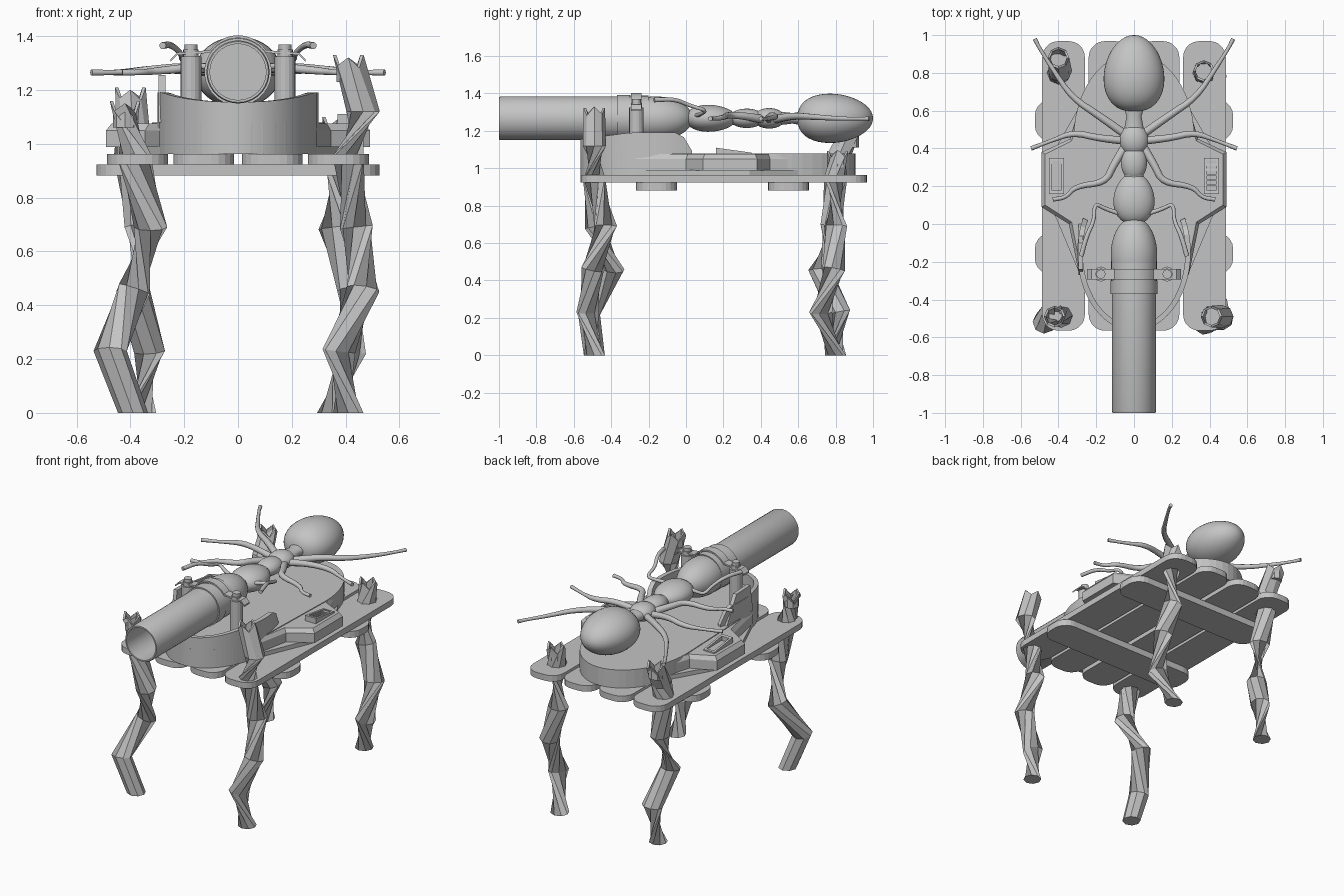
import bpy, bmesh, math
from mathutils import Vector

if "Cube" in bpy.data.objects:
    bpy.data.objects.remove(bpy.data.objects["Cube"], do_unlink=True)

grey = bpy.data.materials.new("plain_grey")
grey.use_nodes = True
grey.diffuse_color = (0.55, 0.55, 0.55, 1)
grey.node_tree.nodes["Principled BSDF"].inputs["Base Color"].default_value = (0.55, 0.55, 0.55, 1)
AXIS_Z = 1.267


def finish(name, bm, smooth=0):
    bmesh.ops.recalc_face_normals(bm, faces=bm.faces)
    mesh = bpy.data.meshes.new(name)
    bm.to_mesh(mesh)
    bm.free()
    mesh.materials.append(grey)
    if smooth:
        mesh.polygons.foreach_set("use_smooth", [True] * len(mesh.polygons))
        mesh.set_sharp_from_angle(angle=math.radians(smooth))
    ob = bpy.data.objects.new(name, mesh)
    bpy.context.collection.objects.link(ob)
    return ob


def skin(bm, rings, closed_ends=True, loop=False):
    """Bridge equal rings of points with quads."""
    rows = [[bm.verts.new(p) for p in ring] for ring in rings]
    pairs = list(zip(rows, rows[1:])) + ([(rows[-1], rows[0])] if loop else [])
    for a, b in pairs:
        for i in range(len(a)):
            j = (i + 1) % len(a)
            bm.faces.new((a[i], a[j], b[j], b[i]))
    if closed_ends and not loop:
        bm.faces.new(rows[0])
        bm.faces.new(rows[-1])


def prism(name, lower, upper, z0, z1):
    bm = bmesh.new()
    skin(bm, [[(x, y, z0) for x, y in lower], [(x, y, z1) for x, y in upper]])
    return finish(name, bm)


def box(name, x0, x1, y0, y1, z0, z1):
    pts = [(x0, y0), (x1, y0), (x1, y1), (x0, y1)]
    return prism(name, pts, pts, z0, z1)


def plank(name, x0, x1, y0, y1, z0, z1, r=0.085):
    pts = []
    for k, (sx, sy) in enumerate([(1, 1), (-1, 1), (-1, -1), (1, -1)]):
        cx = x1 - r if sx > 0 else x0 + r
        cy = y1 - r if sy > 0 else y0 + r
        for i in range(6):
            a = math.pi / 2 * (k + i / 5)
            pts.append((cx + r * math.cos(a), cy + r * math.sin(a)))
    return prism(name, pts, pts, z0, z1)


def lathe(name, profile, n=40, squash=1.0, smooth=50, loop=False):
    """Spin (y, radius) points round the long axis."""
    bm = bmesh.new()
    turn = [2 * math.pi * i / n for i in range(n)]
    skin(bm, [[(r * math.cos(a), y, AXIS_Z + squash * r * math.sin(a)) for a in turn]
              for y, r in profile], loop=loop)
    return finish(name, bm, smooth)


def egg(name, y0, y1, radius, power=1.0, squash=1.0):
    steps = [i / 20 for i in range(21)]
    lathe(name, [(y0 + (y1 - y0) * (1 - math.cos(math.pi * t)) / 2,
                  radius * math.sin(math.pi * t ** power) + 0.001) for t in steps], squash=squash)


def tube(name, pts, radii, n=10, jag=0.0, smooth=0):
    """Sweep a polygon along a path; jag gives a hollow splintered tip."""
    pts = [Vector(p) for p in pts]
    rings = []
    for i, (p, r) in enumerate(zip(pts, radii)):
        t = pts[min(i + 1, len(pts) - 1)] - pts[max(i - 1, 0)]
        if jag and i in (0, len(pts) - 1):
            t = Vector((0, 0, 1))
        q = t.to_track_quat('Z', 'Y')
        rings.append([p + q @ Vector((r * math.cos(2 * math.pi * k / n),
                                      r * math.sin(2 * math.pi * k / n), 0)) for k in range(n)])
    if jag:
        c = pts[-1]
        rim = [v + Vector((0, 0, jag * (0, -1.3, -0.3, -1.6)[k % 4])) for k, v in enumerate(rings[-1])]
        inner = [v + (c - v) * 0.22 for v in rim]
        for v, w in zip(rim, inner):
            w.z = v.z
        floor = [Vector((v.x, v.y, c.z - 0.1)) for v in inner]
        rings[-1:] = [rim, inner, floor]
    bm = bmesh.new()
    skin(bm, rings)
    return finish(name, bm, smooth)


def soften(pts, rounds=2):
    """Corner cutting for limb paths of (x, y, z, radius)."""
    pts = [Vector(p) for p in pts]
    for _ in range(rounds):
        out = [pts[0]]
        for a, b in zip(pts, pts[1:]):
            out += [a.lerp(b, 0.25), a.lerp(b, 0.75)]
        pts = out + [pts[-1]]
    return pts


# Raft: four long planks on two cross planks
for i, x in enumerate((-0.373, -0.127, 0.127, 0.373)):
    plank(f"deck_plank_{i}", x - 0.113, x + 0.113, -0.565, 0.968, 0.924, 0.963)
for name, y in (("front", -0.157), ("back", 0.548)):
    plank(f"{name}_cross_plank", -0.525, 0.525, y - 0.11, y + 0.11, 0.882, 0.924)

# Bark legs: bent hollow stems with splintered tips
heights = (0, 0.23, 0.46, 0.69, 0.95)
legs = {
    "front_right_leg": [(.41, -.49), (.375, -.525), (.465, -.50), (.44, -.43), (.41, -.49), (.465, -.49, 1.12), (.41, -.49, 1.33)],
    "front_left_leg": [(-.39, -.49), (-.475, -.52), (-.385, -.39), (-.325, -.48), (-.385, -.49), (-.42, -.49, 1.16)],
    "back_right_leg": [(.35, .80), (.415, .72), (.43, .79), (.36, .80), (.37, .80), (.37, .81, 1.10)],
    "back_left_leg": [(-.36, .80), (-.33, .82), (-.39, .715), (-.36, .78), (-.40, .80), (-.39, .81, 1.05), (-.40, .88, 1.21)],
}
for name, path in legs.items():
    path = [(p[0], p[1], p[2] if len(p) > 2 else heights[i]) for i, p in enumerate(path)]
    tube(name, path, [0.056] + [0.062] * (len(path) - 2) + [0.057], n=8, jag=0.03)

# Hull with a rounded stern and side sponsons
stern = [(0.32 * math.cos(a), 0.45 + 0.455 * math.sin(a))
         for a in (math.pi * i / 24 for i in range(25))]
bow = [(-0.30 * math.cos(a), -0.15 - 0.415 * math.sin(a))
       for a in (math.pi * i / 20 for i in range(21))]
prism("hull", stern + bow, stern + bow, 0.963, 1.08)
for s, side in ((1, "right"), (-1, "left")):
    under = [(.29 * s, -.26), (.45 * s, .12), (.45 * s, .34), (.29 * s, .62)]
    rim = [(.29 * s, -.27), (.345 * s, .0), (.49 * s, .09), (.49 * s, .38), (.34 * s, .45), (.29 * s, .62)]
    top = [(.28 * s, -.25), (.33 * s, .01), (.47 * s, .10), (.47 * s, .37), (.33 * s, .44), (.28 * s, .60)]
    prism(f"{side}_sponson_base", under, under, 0.963, 0.99)
    prism(f"{side}_sponson", rim, rim, 0.988, 1.05)
    prism(f"{side}_sponson_top", rim, top, 1.05, 1.075)
    # Sloped vent frame
    x0, x1 = sorted((.37 * s, .45 * s))
    parts = [box(f"{side}_vent_floor", x0, x1, .16, .35, 1.06, 1.08),
             box(f"{side}_vent_inner_rail", x0, x0 + .014, .16, .35, 1.06, 1.11),
             box(f"{side}_vent_outer_rail", x1 - .014, x1, .16, .35, 1.06, 1.11),
             box(f"{side}_vent_front", x0, x1, .16, .18, 1.06, 1.11),
             box(f"{side}_vent_back", x0, x1, .335, .35, 1.06, 1.11)]
    if s > 0:
        parts += [box(f"vent_slat_{i}", x0, x1, .2 + .027 * i, .212 + .027 * i, 1.07, 1.105) for i in range(5)]
    for ob in parts:
        for v in ob.data.vertices:
            if v.co.z > 1.1:
                v.co.z -= (v.co.y - .16) * 0.14

# Horseshoe gun shield, sides rising then dropping at the open back
bm = bmesh.new()
rings = []
for i in range(37):
    a = math.radians(-26 + 232 * i / 36)
    c, s = math.cos(a), math.sin(a)
    top = 1.155 + 0.035 * min(1, max(0, (1 - s) * 1.6))
    if s < -0.3:
        top -= (-0.3 - s) * 0.7
    ring = [(-k * c, -0.15 - (k + 0.115) * s) for k in (0.30, 0.272)]
    (ox, oy), (ix, iy) = ring
    rings.append([(ox, oy, .963), (ox, oy, top), (ix, iy, top), (ix, iy, .963)])
skin(bm, rings)
finish("gun_shield", bm, 25)
bm = bmesh.new()
skin(bm, [[(x, -.27, 1.08), (x, -.24, 1.255), (x, -.10, 1.25), (x, .0, 1.08)] for x in (-.295, -.27)])
finish("shield_flap", bm)

# Barrel with open bore, and rear collar
lathe("barrel", [(-.30, .117), (-.99, .117), (-1.0, .113), (-1.0, .104), (-.45, .104)])
lathe("barrel_collar", [(-.37, .11), (-.37, .125), (-.30, .125), (-.30, .121), (-.20, .121), (-.20, .10)])

# Barrel clamp: posts, caps, wings and a strap
for s, side in ((1, "right"), (-1, "left")):
    for part, r, z0, z1 in (("post", .039, 1.08, 1.325), ("cap", .029, 1.325, 1.35), ("bolt", .024, 1.35, 1.37)):
        ring = [(s * .175 + r * math.cos(k * math.pi / 8), -.265 + r * math.sin(k * math.pi / 8)) for k in range(16)]
        prism(f"{side}_clamp_{part}", ring, ring, z0, z1)
bm = bmesh.new()
arc = [(.25, 1.305), (.225, 1.33), (.14, 1.335)]
arc += [(.126 * math.cos(a), AXIS_Z + .126 * math.sin(a)) for a in (math.radians(35 + 110 * i / 14) for i in range(15))]
arc += [(-x, z) for x, z in arc[2::-1]]
skin(bm, [[(x, -.293, z), (x, -.237, z), (x, -.237, z + .01), (x, -.293, z + .01)] for x, z in arc])
finish("clamp_strap", bm, 30)

# Insect body: head in the breech, waisted thorax, teardrop abdomen
egg("insect_head", -.36, .035, .122, squash=.95)
egg("insect_front_thorax", .0, .27, .108, power=.9, squash=.66)
egg("insect_mid_thorax", .23, .42, .068, squash=.75)
egg("insect_rear_thorax", .36, .53, .075, squash=.72)
lathe("insect_waist", [(.2, .045), (.26, .05), (.34, .05), (.41, .05), (.50, .052), (.57, .04), (.64, .06)], squash=.7)
egg("insect_abdomen", .595, 1.0, .16, power=.88, squash=.82)

# Insect limbs, mirrored
limbs = {
    "rear_limb": [(.04, .47, 1.26, .022), (.18, .57, 1.28, .02), (.33, .67, 1.275, .016), (.43, .82, 1.265, .012), (.50, .93, 1.265, .009), (.525, .98, 1.265, .012)],
    "middle_limb": [(.04, .44, 1.26, .022), (.19, .455, 1.285, .018), (.32, .485, 1.275, .017), (.44, .44, 1.265, .009), (.545, .40, 1.265, .012)],
    "front_limb": [(.04, .42, 1.26, .024), (.11, .31, 1.28, .02), (.15, .22, 1.285, .018), (.31, .20, 1.27, .014), (.36, .14, 1.265, .01), (.43, .13, 1.265, .012)],
    "feeler": [(.06, .05, 1.28, .012), (.15, .08, 1.29, .011), (.21, .11, 1.31, .01), (.21, .02, 1.335, .01), (.25, -.06, 1.37, .012), (.28, -.17, 1.365, .013)],
}
for name, path in limbs.items():
    for s, side in ((1, "right"), (-1, "left")):
        pts = soften([(s * x, y, z, r) for x, y, z, r in path])
        tube(f"{side}_{name}", [p[:3] for p in pts], [p[3] for p in pts], n=10, smooth=60)
